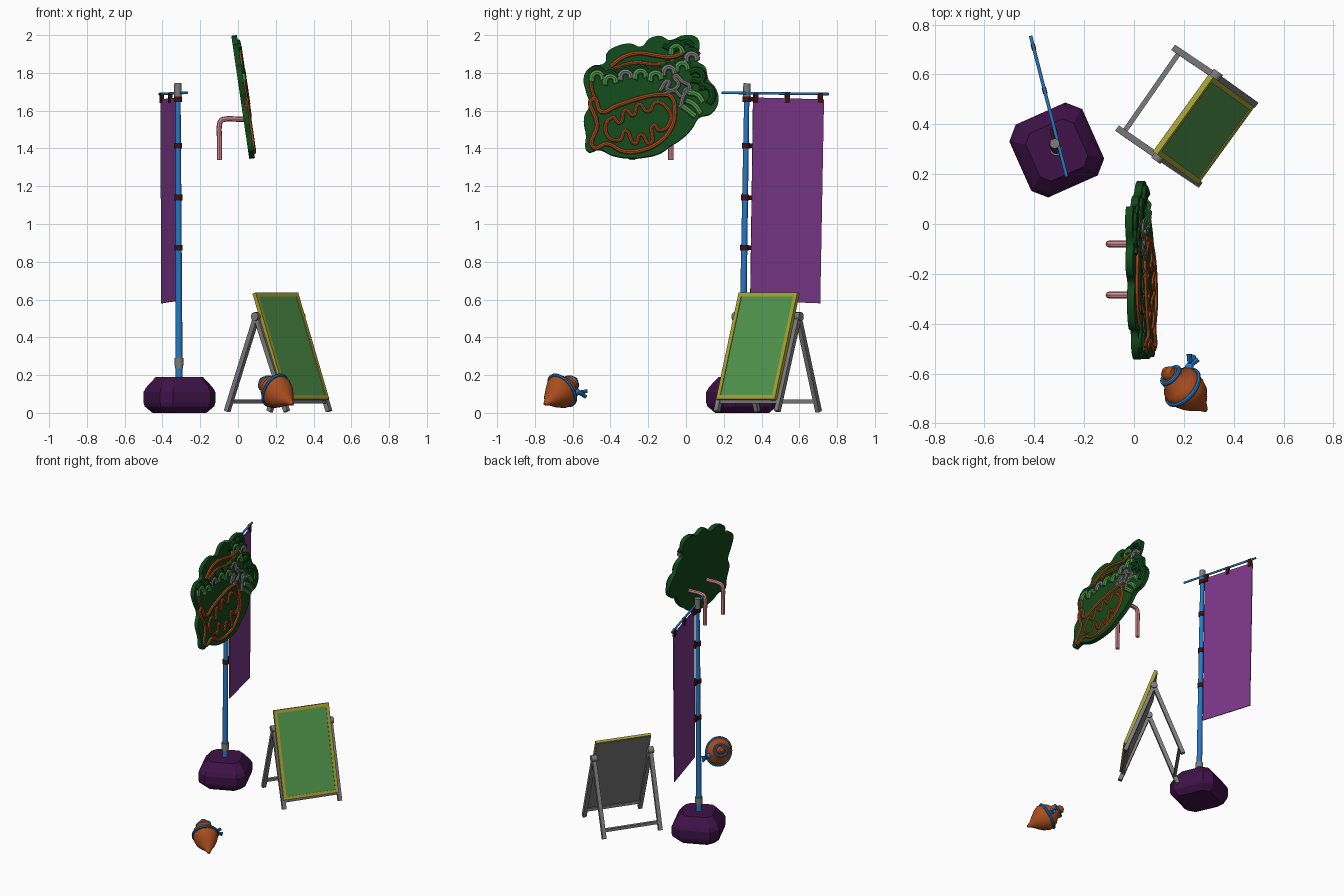
import bpy, bmesh, math
from mathutils import Vector, Matrix

if "Cube" in bpy.data.objects:
    bpy.data.objects.remove(bpy.data.objects["Cube"])


def mat(name, r, g, b):
    m = bpy.data.materials.new(name)
    m.diffuse_color = (r, g, b, 1)
    m.use_nodes = True
    m.node_tree.nodes["Principled BSDF"].inputs["Base Color"].default_value = m.diffuse_color
    return m


BANNER = mat("banner_purple", 0.20, 0.038, 0.25)
WEIGHT = mat("dark_purple", 0.05, 0.006, 0.065)
GREEN = mat("leaf_green", 0.08, 0.30, 0.07)
DARK = mat("dark_green", 0.006, 0.065, 0.01)
BROWN = mat("orange_brown", 0.40, 0.075, 0.012)
OLIVE = mat("olive_yellow", 0.38, 0.36, 0.03)
GREY = mat("grey", 0.20, 0.20, 0.20)
PINK = mat("pink", 0.68, 0.27, 0.30)
STRAP = mat("dark_red", 0.05, 0.006, 0.007)
BLUE = mat("blue", 0.02, 0.19, 0.55)


def finish(name, bm, material, smooth=False):
    bmesh.ops.recalc_face_normals(bm, faces=bm.faces)
    me = bpy.data.meshes.new(name)
    bm.to_mesh(me)
    bm.free()
    me.materials.append(material)
    ob = bpy.data.objects.new(name, me)
    bpy.context.collection.objects.link(ob)
    if smooth:
        for o in bpy.context.selected_objects:
            o.select_set(False)
        ob.select_set(True)
        bpy.context.view_layer.objects.active = ob
        bpy.ops.object.shade_smooth_by_angle(angle=math.radians(40))
    return ob


def rod(name, a, b, r1, material, r2=None, sides=14):
    """Cylinder or cone between two points."""
    a, b = Vector(a), Vector(b)
    d = b - a
    m = Matrix.Translation((a + b) / 2) @ d.to_track_quat('Z', 'Y').to_matrix().to_4x4()
    bm = bmesh.new()
    bmesh.ops.create_cone(bm, cap_ends=True, segments=sides, radius1=r1,
                          radius2=r1 if r2 is None else r2, depth=d.length, matrix=m)
    return finish(name, bm, material, True)


def block(name, centre, axes, size, material):
    """Box with its own three axes."""
    m = Matrix([Vector(ax) * s for ax, s in zip(axes, size)]).transposed().to_4x4()
    bm = bmesh.new()
    bmesh.ops.create_cube(bm, size=1, matrix=Matrix.Translation(centre) @ m)
    return finish(name, bm, material)


def curve(name, pts, material, matrix=Matrix(), depth=0.01, closed=False, fill=0, kind='BEZIER'):
    """Smooth tube through points, or a filled plate of half thickness `fill`."""
    cu = bpy.data.curves.new(name, 'CURVE')
    cu.dimensions = '2D' if fill else '3D'
    cu.resolution_u = 5
    cu.bevel_resolution = 2
    cu.bevel_depth = depth
    cu.use_fill_caps = True
    if fill:
        cu.fill_mode = 'BOTH'
        cu.extrude = fill
    sp = cu.splines.new('BEZIER')
    sp.bezier_points.add(len(pts) - 1)
    for bp, p in zip(sp.bezier_points, pts):
        bp.co = p
        bp.handle_left_type = bp.handle_right_type = 'AUTO'
    sp.use_cyclic_u = closed
    tmp = bpy.data.objects.new(name + "_path", cu)
    bpy.context.collection.objects.link(tmp)
    dg = bpy.context.evaluated_depsgraph_get()
    me = bpy.data.meshes.new_from_object(tmp.evaluated_get(dg))
    bpy.data.objects.remove(tmp)
    bm = bmesh.new()
    bm.from_mesh(me)
    bm.transform(matrix)
    return finish(name, bm, material, True)


# ---- banner weight: chamfered square bag in stacked rings
bm = bmesh.new()
rings = []
turn = Matrix.Translation((-0.31, 0.297, 0)) @ Matrix.Rotation(math.radians(24), 4, 'Z')
for z, h in ((0, 0.12), (0.035, 0.155), (0.055, 0.16), (0.11, 0.16), (0.135, 0.148), (0.19, 0.105)):
    c = h * 0.68
    ring = [(h, -c), (h, c), (c, h), (-c, h), (-h, c), (-h, -c), (-c, -h), (c, -h)]
    rings.append([bm.verts.new(turn @ Vector((x, y, z))) for x, y in ring])
for lo, hi in zip(rings, rings[1:]):
    for i in range(8):
        bm.faces.new((lo[i], lo[(i + 1) % 8], hi[(i + 1) % 8], hi[i]))
bm.faces.new(rings[0])
bm.faces.new(rings[-1])
finish("banner_weight", bm, WEIGHT)


# ---- banner pole, collars and crossbar
def pole(z):
    k = (z - 0.19) / 1.5
    return Vector((-0.312 - 0.006 * k, 0.297 + 0.025 * k, z))


def bar_x(y):
    return -0.27 - 0.2566 * (y - 0.19)


rod("banner_pole", pole(0.18), pole(1.72), 0.019, BLUE, 0.014)
rod("pole_collar", pole(0.25), pole(0.29), 0.025, GREY)
rod("pole_collar_foot", pole(0.235), pole(0.25), 0.021, GREY)
rod("pole_cap", pole(1.67), pole(1.745), 0.02, GREY)
rod("banner_crossbar", (bar_x(0.19), 0.19, 1.695), (bar_x(0.755), 0.755, 1.688), 0.007, BLUE)

# ---- banner cloth and its straps
along = Vector((-0.2566, 1, 0)).normalized()
side = Vector((along.y, -along.x, 0))
up = Vector((0, 0, 1))
bm = bmesh.new()
layers = [[bm.verts.new(Vector((bar_x(y), y, z)) + side * s * 0.003)
           for y, z in ((0.34, 0.595), (0.71, 0.58), (0.73, 1.66), (0.355, 1.67))] for s in (-1, 1)]
for l in layers:
    bm.faces.new(l)
for i in range(4):
    j = (i + 1) % 4
    bm.faces.new((layers[0][i], layers[0][j], layers[1][j], layers[1][i]))
finish("banner_cloth", bm, BANNER)
for z in (0.875, 1.14, 1.415, 1.66):
    p = pole(z)
    rod("pole_strap", p - up * 0.015, p + up * 0.015, 0.022, STRAP)
    block("pole_strap_tab", p + along * 0.032, (along, side, up), (0.06, 0.012, 0.024), STRAP)
for y in (0.37, 0.535, 0.71):
    block("crossbar_tie", (bar_x(y), y, 1.667), (along, side, up), (0.026, 0.018, 0.054), STRAP)

# ---- easel: u runs across, n faces forward, d runs down the slanted board
u = Vector((0.587, 0.809, 0))
n = Vector((0.809, -0.587, 0))
d = Vector((0.165, -0.12, -0.565)).normalized()
f = u.cross(d).normalized()
f = f if f.dot(n) > 0 else -f
mid = Vector((0.28, 0.38, 0.352))
axes = (u, d, f)
block("easel_back", mid - f * 0.008, axes, (0.375, 0.59, 0.012), GREY)
block("easel_panel", mid + f * 0.002, axes, (0.35, 0.57, 0.01), GREEN)
for s in (-1, 1):
    block("easel_frame_side", mid + u * s * 0.181, axes, (0.022, 0.60, 0.022), OLIVE)
    block("easel_frame_end", mid + d * s * 0.289, axes, (0.384, 0.022, 0.022), OLIVE)


def beam(name, a, b, w):
    a, b = Vector(a), Vector(b)
    t = (b - a).normalized()
    e = u if abs(t.dot(u)) < 0.5 else n
    block(name, (a + b) / 2, (t, e, t.cross(e)), ((b - a).length, w, w), GREY)


hinge = [Vector((0.0985, 0.270, 0.51)), Vector((0.327, 0.594, 0.51))]
front_feet = [Vector((0.258, 0.163, 0.008)), Vector((0.482, 0.483, 0.008))]
back_feet = [Vector((-0.058, 0.378, 0.008)), Vector((0.167, 0.702, 0.008))]
for h, a, b in zip(hinge, front_feet, back_feet):
    beam("easel_front_leg", h, a, 0.026)
    beam("easel_back_leg", h, b, 0.026)
    rod("easel_hinge", h - u * 0.02, h + u * 0.02, 0.023, GREY)
for feet in (front_feet, back_feet):
    a, b = [p.lerp(h, 0.105) for p, h in zip(feet, hinge)]
    beam("easel_rail", a, b, 0.02)

# ---- sign: cloud-edged plate leaning forward at its foot
SIGN = Matrix(((0, -0.146, 0.99, 0.256), (1, 0, 0, 0), (0, 1, 0.144, 0), (0, 0, 0, 1)))


def path(flat, h):
    return [(flat[i] / 100, flat[i + 1] / 100, h) for i in range(0, len(flat), 2)]


edge = (-53, 147, -54, 156, -51, 163, -53, 170, -54, 178, -50, 183, -43, 185, -42, 190, -36, 194,
        -29, 195, -24, 193.5, -19, 198, -13, 199, -9, 197, -1, 199.5, 6, 198, 7, 192, 6, 186,
        10, 183, 12, 176, 16, 171, 17, 164, 13, 158, 7, 156, 3, 150, -2, 145, -8, 141, -14, 137,
        -22, 135, -30, 134.5, -39, 136, -46, 139, -52, 138)
curve("sign_plate", path(edge, 0), DARK, SIGN @ Matrix.Translation((0, 0, 0.015)), 0, True, 0.015)


def line(name, flat, material, r, closed=False):
    curve(name, path(flat, 0.03), material, SIGN, r, closed)


# raised outlines of the round emblem
line("emblem_rim", (-49, 140, -47, 152, -49, 166, -45, 159, -37, 162, -25, 166, -14, 168, -8, 167,
                    -6, 158, -8, 150, -14, 143, -22, 139, -33, 138, -42, 142), BROWN, 0.012, True)
line("emblem_teeth", (-42, 147, -39, 156, -35, 153, -32, 160, -28, 157, -25, 163, -20, 159, -16, 164,
                      -10, 161, -8, 155, -14, 149, -17, 152, -19, 142, -24, 147, -27, 142, -32, 149,
                      -35, 144), BROWN, 0.01, True)
line("emblem_crest", (-40, 183, -33, 188, -25, 190, -17, 189, -8, 188, 1, 191), BROWN, 0.012)
line("emblem_crest_low", (-38, 182, -27, 185, -16, 184, -6, 186), BROWN, 0.01)
line("emblem_crest_top", (-12, 194, -6, 192, 0, 196, 4, 194), DARK, 0.014)
line("emblem_side", (-50, 180, -50, 172, -48, 165), BROWN, 0.01)

# raised leaves and curls
for i, (y, z) in enumerate(((-47, 178), (-40, 176), (-32, 178.5), (-24, 179), (-16, 178), (-9, 181),
                            (-2, 183), (-5, 192), (3, 188))):
    line("leaf_curl", (y - 3, z - 3, y - 2, z + 1, y + 2, z + 1, y + 3, z - 2),
         (GREEN, GREEN, GREY)[i % 3], 0.016)
    line("leaf_shade", (y - 4, z + 1.5, y, z + 4, y + 4, z + 1), DARK, 0.014)
for flat in ((0, 165, 4, 163, 8, 158), (-2, 162, 2, 159, 5, 156.5), (1, 169, 6, 168, 9, 164)):
    line("leaf_blade", flat, GREEN, 0.016)
for flat in ((2, 180, 6, 181, 9, 178, 7, 174), (7, 172, 12, 172, 14, 167, 12, 163),
             (3, 176, 7, 175, 10, 171)):
    line("leaf_edge", flat, DARK, 0.018)
line("grey_curl", (-14, 170, -9, 175, -10, 171, -4, 173, -6, 178, -2, 175, 2, 172, -1, 168,
                   -3, 161), GREY, 0.012)
line("grey_curl_tail", (-12, 168, -6, 170, -2, 167, 0, 171, 5, 168), GREY, 0.011)

# ---- wall hooks behind the sign
for y in (-0.08, -0.285):
    curve("sign_hook", [(0.05, y, 1.555), (0, y, 1.555), (-0.07, y, 1.555), (-0.09, y, 1.547),
                        (-0.098, y, 1.525), (-0.098, y, 1.45), (-0.098, y, 1.34)], PINK, depth=0.014)

# ---- whorled shell lying on the ground
S, T = Vector((0.122, -0.583, 0.178)), Vector((0.29, -0.748, 0.045))
axis = (T - S).normalized()
frame = axis.to_track_quat('Z', 'Y').to_matrix()
prof = ((0, 0.012), (0.05, 0.026), (0.12, 0.028), (0.18, 0.048), (0.25, 0.052), (0.32, 0.074),
        (0.42, 0.086), (0.55, 0.085), (0.68, 0.068), (0.8, 0.045), (0.9, 0.022), (1, 0.008))


def shell_pt(t, r, a):
    r *= 1 + 0.07 * math.sin(2 * a + 9 * t)
    p = S.lerp(T, t) + frame @ Vector((r * math.cos(a), r * math.sin(a), 0))
    p.z = max(p.z, 0.0)
    return p


bm = bmesh.new()
N = 28
rings = [[bm.verts.new(shell_pt(t, r, 2 * math.pi * i / N)) for i in range(N)] for t, r in prof]
for lo, hi in zip(rings, rings[1:]):
    for i in range(N):
        bm.faces.new((lo[i], lo[(i + 1) % N], hi[(i + 1) % N], hi[i]))
bm.faces.new(rings[0])
bm.faces.new(rings[-1])
finish("shell", bm, BROWN, True)

# ribbon bands, knot and tails
for t, r, w in ((0.15, 0.040, 0.009), (0.44, 0.087, 0.009)):
    loop = [shell_pt(t, r, 2 * math.pi * i / 16) for i in range(16)]
    for p in loop:
        p.z = max(p.z, w)
    curve("shell_ribbon", loop, BLUE, depth=w, closed=True)
knot = Vector((0.222, -0.575, 0.11))
bm = bmesh.new()
bmesh.ops.create_icosphere(bm, subdivisions=2, radius=0.018, matrix=Matrix.Translation(knot))
finish("ribbon_knot", bm, BLUE, True)
for tip in ((0.255, -0.543, 0.10), (0.222, -0.522, 0.115), (0.24, -0.53, 0.085)):
    rod("ribbon_tail", knot, tip, 0.006, BLUE, 0.011, 8)
